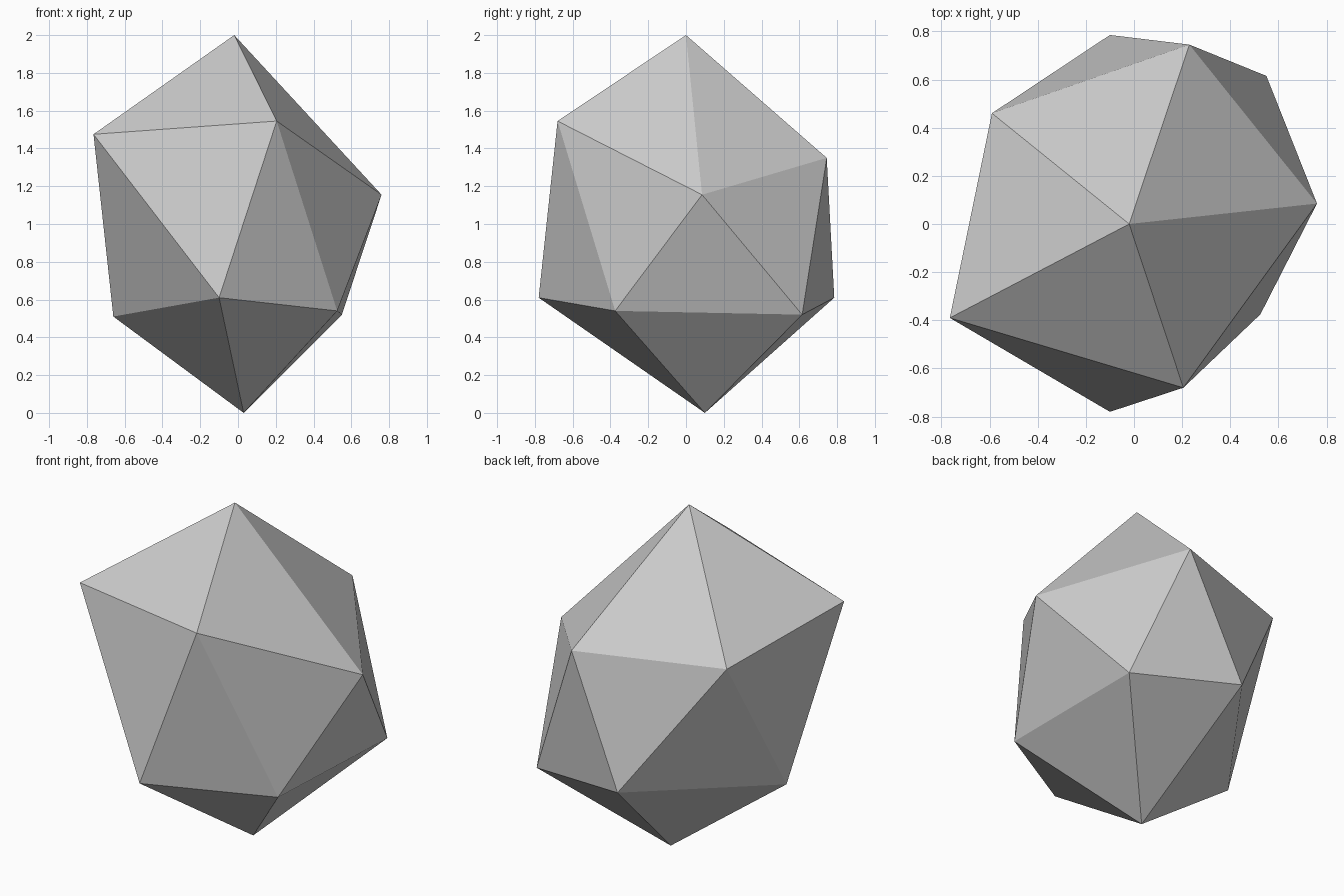
import bpy
import bmesh

cube = bpy.data.objects.get("Cube")
if cube:
    bpy.data.objects.remove(cube, do_unlink=True)

# Stone colour
grey = bpy.data.materials.new("stone grey")
grey.use_nodes = True
colour = (0.6, 0.6, 0.6, 1.0)
grey.diffuse_color = colour
grey.node_tree.nodes["Principled BSDF"].inputs["Base Color"].default_value = colour

# Rough stone: two uneven five-point rings between a peak and a foot
peak = (-0.02, 0.0, 2.0)
foot = (0.03, 0.10, 0.0)
upper_ring = [(-0.765, -0.39, 1.475), (0.205, -0.68, 1.545), (0.76, 0.085, 1.155),
              (0.23, 0.745, 1.35), (-0.59, 0.46, 1.35)]
lower_ring = [(-0.10, -0.78, 0.61), (0.525, -0.375, 0.54), (0.55, 0.615, 0.52),
              (-0.10, 0.785, 0.61), (-0.66, 0.0, 0.51)]

bm = bmesh.new()
top = bm.verts.new(peak)
bottom = bm.verts.new(foot)
upper = [bm.verts.new(p) for p in upper_ring]
lower = [bm.verts.new(p) for p in lower_ring]

# Cap, zigzag belt and underside, one wedge at a time
for i in range(len(upper)):
    j = (i + 1) % len(upper)
    bm.faces.new((top, upper[i], upper[j]))
    bm.faces.new((upper[i], lower[i], upper[j]))
    bm.faces.new((upper[j], lower[i], lower[j]))
    bm.faces.new((lower[i], bottom, lower[j]))
bmesh.ops.recalc_face_normals(bm, faces=bm.faces)

mesh = bpy.data.meshes.new("faceted_stone")
bm.to_mesh(mesh)
bm.free()
mesh.materials.append(grey)
stone = bpy.data.objects.new("faceted_stone", mesh)
bpy.context.scene.collection.objects.link(stone)
